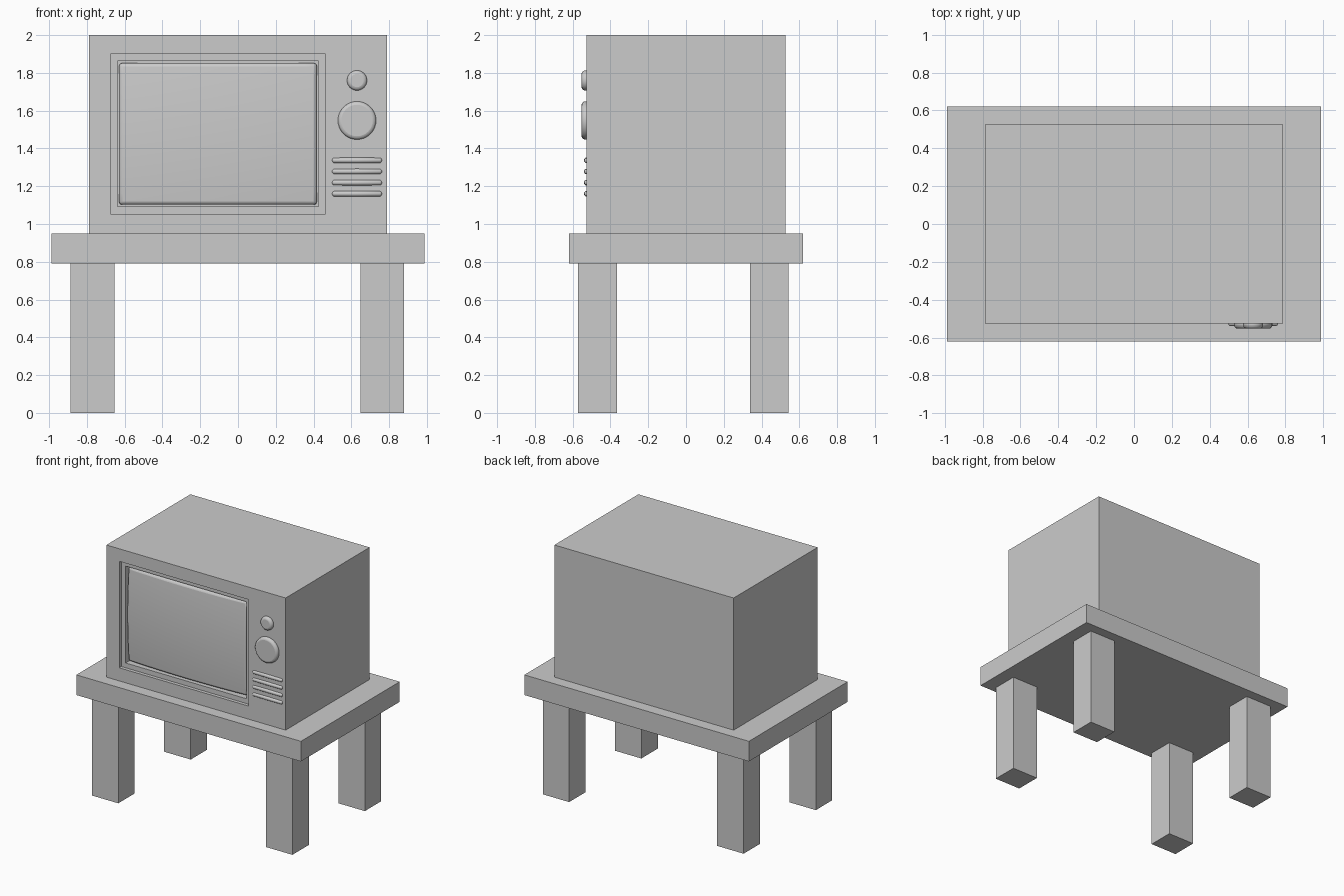
import bpy, bmesh, math

if "Cube" in bpy.data.objects:
    bpy.data.objects.remove(bpy.data.objects["Cube"])


def finish(name, bm, smooth=False, bevel=0, segments=3):
    bmesh.ops.recalc_face_normals(bm, faces=bm.faces[:])
    mesh = bpy.data.meshes.new(name)
    bm.to_mesh(mesh)
    bm.free()
    ob = bpy.data.objects.new(name, mesh)
    bpy.context.collection.objects.link(ob)
    if bevel:
        mod = ob.modifiers.new("Bevel", 'BEVEL')
        mod.width, mod.segments = bevel, segments
        mod.limit_method, mod.angle_limit = 'ANGLE', math.radians(40)
    if smooth:
        bpy.ops.object.select_all(action='DESELECT')
        bpy.context.view_layer.objects.active = ob
        ob.select_set(True)
        bpy.ops.object.shade_smooth_by_angle(angle=math.radians(40))
    return ob


def box(name, x, y, z):
    bm = bmesh.new()
    for v in bmesh.ops.create_cube(bm, size=1)["verts"]:
        v.co = [lo + (c + 0.5) * (hi - lo) for c, (lo, hi) in zip(v.co, (x, y, z))]
    return finish(name, bm)


def knob(name, x, z, radius):
    bm = bmesh.new()
    bmesh.ops.create_cone(bm, cap_ends=True, segments=32,
                          radius1=radius, radius2=radius, depth=0.06)
    ob = finish(name, bm, smooth=True, bevel=0.018)
    ob.location = (x, -0.523, z)
    ob.rotation_euler.x = math.pi / 2


def grille_bar(name, x0, x1, z, r):
    # Capsule lying half sunk into the front panel
    bm = bmesh.new()
    bmesh.ops.create_uvsphere(bm, u_segments=16, v_segments=8, radius=r)
    for v in bm.verts:
        sx, sy, sz = v.co
        shift = (x1 - x0) / 2 - r
        # The middle ring would collapse, so stretch around it
        v.co = (sz + math.copysign(shift, sz) if abs(sz) > 1e-5 else 0, sx, sy)
    ob = finish(name, bm, smooth=True)
    ob.location = ((x0 + x1) / 2, -0.525, z)


# Table
box("table_top", (-0.987, 0.987), (-0.62, 0.62), (0.79, 0.95))
for side, x in (("left", (-0.886, -0.653)), ("right", (0.648, 0.878))):
    for end, y in (("front", (-0.571, -0.365)), ("back", (0.339, 0.542))):
        box(f"{end}_{side}_leg", x, y, (0, 0.79))

# Cabinet: rectangles lofted from the back, around the front, into the stepped recess
rings = [(-0.788, 0.788, 0.95, 2.0, 0.527),
         (-0.788, 0.788, 0.95, 2.0, -0.527),
         (-0.675, 0.463, 1.054, 1.90, -0.527),
         (-0.675, 0.463, 1.054, 1.90, -0.50),
         (-0.638, 0.426, 1.092, 1.862, -0.50),
         (-0.638, 0.426, 1.092, 1.862, -0.44)]
bm = bmesh.new()
loops = [[bm.verts.new(p) for p in ((x0, y, z0), (x1, y, z0), (x1, y, z1), (x0, y, z1))]
         for x0, x1, z0, z1, y in rings]
for a, b in zip(loops, loops[1:]):
    for i in range(4):
        j = (i + 1) % 4
        bm.faces.new((a[i], a[j], b[j], b[i]))
bm.faces.new(loops[0])
bm.faces.new(loops[-1])
finish("television_cabinet", bm)

# Bulging screen with rounded rim
bm = bmesh.new()
bmesh.ops.create_grid(bm, x_segments=16, y_segments=12, size=1)
rim = [e for e in bm.edges if e.is_boundary]
for v in bm.verts:
    u, w, _ = v.co
    v.co = (-0.106 + 0.524 * u, -0.48 - 0.036 * (1 - u * u / 2 - w * w / 2), 1.477 + 0.375 * w)
back = bmesh.ops.extrude_edge_only(bm, edges=rim)["geom"]
for v in back:
    if isinstance(v, bmesh.types.BMVert):
        v.co.y = -0.44
finish("screen", bm, smooth=True, bevel=0.018)

# Controls
knob("small_knob", 0.63, 1.76, 0.053)
knob("large_knob", 0.63, 1.548, 0.101)
for i in range(4):
    grille_bar(f"grille_bar_{i + 1}", 0.498, 0.762, 1.337 - 0.059 * i, 0.015)
